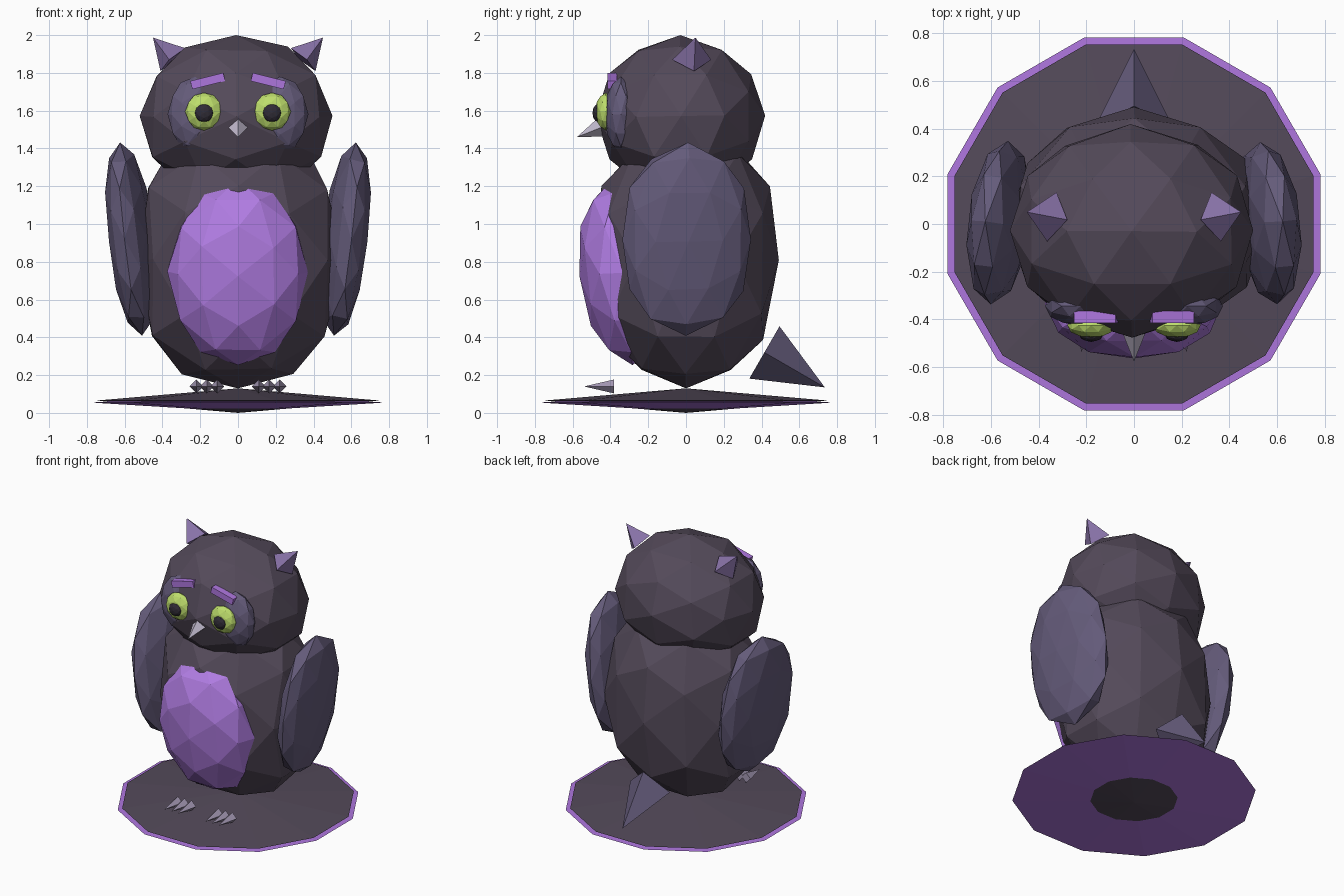
import bpy, bmesh, math, random
from mathutils import Matrix, Vector

if "Cube" in bpy.data.objects:
    bpy.data.objects.remove(bpy.data.objects["Cube"])

random.seed(4)


def material(name, r, g, b):
    m = bpy.data.materials.new(name)
    lin = [((c / 255 + 0.055) / 1.055) ** 2.4 for c in (r, g, b)]
    m.diffuse_color = (*lin, 1)
    m.use_nodes = True
    m.node_tree.nodes["Principled BSDF"].inputs["Base Color"].default_value = m.diffuse_color
    return m


CHARCOAL = material("charcoal", 84, 74, 90)
SLATE = material("slate purple", 100, 91, 122)
TUFT = material("dusty violet", 136, 114, 167)
VIOLET = material("bright violet", 176, 124, 226)
TRIM = material("trim violet", 174, 118, 222)
LIME = material("lime", 190, 222, 108)
BLACK = material("near black", 48, 44, 54)
HORN = material("pale horn", 194, 186, 206)
CLAW = material("claw grey", 164, 152, 180)


def finish(bm, name, mat):
    bmesh.ops.recalc_face_normals(bm, faces=bm.faces)
    me = bpy.data.meshes.new(name)
    bm.to_mesh(me)
    bm.free()
    me.materials.append(mat)
    ob = bpy.data.objects.new(name, me)
    bpy.context.collection.objects.link(ob)
    return ob


def blob(name, mat, centre, radii, rot=None, jitter=0.0, shape=None):
    """Faceted ellipsoid: an icosphere turned so an edge midpoint is on each axis."""
    bm = bmesh.new()
    bmesh.ops.create_icosphere(bm, subdivisions=2, radius=1)
    turn = Matrix.Rotation(-math.radians(31.717), 3, 'Y')
    for v in bm.verts:
        p = turn @ v.co
        if shape:
            p = shape(p)
        if abs(p.z) < 0.98:
            p = p + Vector([random.uniform(-jitter, jitter) for _ in range(3)])
        p = Vector([a * b for a, b in zip(p, radii)])
        if rot:
            p = rot @ p
        v.co = p + Vector(centre)
    return finish(bm, name, mat)


def spike(name, mat, base, tip, width, height=None):
    """Four-sided pyramid with a diamond base, from base centre to tip."""
    base, tip = Vector(base), Vector(tip)
    axis = (tip - base).normalized()
    side = axis.cross(Vector((0, 0, 1))).normalized()
    up = side.cross(axis)
    h = height or width
    bm = bmesh.new()
    ring = [bm.verts.new(base + o) for o in
            (side * width, up * h, side * -width, up * -h)]
    top = bm.verts.new(tip)
    bm.faces.new(ring)
    for i in range(4):
        bm.faces.new((ring[i], ring[(i + 1) % 4], top))
    return finish(bm, name, mat)


def plate(name, mat, radius, z_low, z_edge, z_top):
    """Twelve-sided double cone."""
    bm = bmesh.new()
    ring = [bm.verts.new((radius * math.cos(math.radians(15 + 30 * i)),
                          radius * math.sin(math.radians(15 + 30 * i)), z_edge))
            for i in range(12)]
    for z in (z_low, z_top):
        tip = bm.verts.new((0, 0, z))
        for i in range(12):
            bm.faces.new((ring[i], ring[(i + 1) % 12], tip))
    return finish(bm, name, mat)


def body_shape(p):
    """Broad shoulders and a full, low-slung bottom."""
    if p.z > 0:
        k = 0.4 * p.z ** 2
        return Vector((p.x * (1 + k), p.y * (1 + k * 0.5), p.z ** 0.85))
    return Vector((p.x * 1.06, p.y * (1 - 0.08 * p.z ** 2), -abs(p.z) ** 0.75))


def head_shape(p):
    """Slightly heavy jowls."""
    return Vector((p.x * 1.07, p.y, p.z)) if p.z < -0.2 else p


def wing_shape(p):
    """Fuller across the ends than a plain ellipsoid."""
    k = 1 + 0.15 * p.z ** 2
    return Vector((p.x * k, p.y * k, p.z))


# stand
plate("stand", CHARCOAL, 0.78, 0.0, 0.065, 0.13)
plate("stand_rim", TRIM, 0.81, 0.007, 0.055, 0.09)

# body, belly and head
blob("body", CHARCOAL, (0, 0, 0.81), (0.53, 0.495, 0.68), jitter=0.01, shape=body_shape)
blob("belly", VIOLET, (0, -0.335, 0.745), (0.375, 0.232, 0.495),
     Matrix.Rotation(math.radians(6), 3, 'X'), jitter=0.01)
blob("head", CHARCOAL, (-0.01, -0.03, 1.57), (0.515, 0.445, 0.43), jitter=0.01, shape=head_shape)

# tail
spike("tail", SLATE, (0, 0.415, 0.32), (0, 0.735, 0.135), 0.16)

# beak
spike("beak", HORN, (0, -0.44, 1.515), (0, -0.578, 1.46), 0.055)

for s, side in ((-1, "left"), (1, "right")):
    # wing, leaning out at the top and in at the back
    lean = Matrix.Rotation(s * math.radians(6.5), 3, 'Y')
    yaw = Matrix.Rotation(s * math.radians(6), 3, 'Z')
    blob(side + "_wing", SLATE, (s * 0.566, 0.005, 0.92), (0.118, 0.345, 0.515),
         yaw @ lean, jitter=0.015, shape=wing_shape)
    # ear tuft
    spike(side + "_ear_tuft", TUFT, (s * 0.345, 0.03, 1.87), (s * 0.45, 0.05, 1.987), 0.105, 0.09)
    # eye
    blob(side + "_eye_patch", SLATE, (s * 0.225, -0.345, 1.58), (0.148, 0.085, 0.2))
    blob(side + "_eye", LIME, (s * 0.18, -0.425, 1.595), (0.1, 0.055, 0.1))
    blob(side + "_pupil", BLACK, (s * 0.18, -0.465, 1.588), (0.05, 0.03, 0.05))
    # brow, raised at the inner end
    bm = bmesh.new()
    bmesh.ops.create_cube(bm, size=1)
    bmesh.ops.transform(bm, verts=bm.verts, matrix=Matrix.Translation((s * 0.16, -0.39, 1.757))
                        @ Matrix.Rotation(s * math.radians(14), 4, 'Y')
                        @ Matrix.Diagonal((0.18, 0.05, 0.045, 1)))
    finish(bm, side + "_brow", TRIM)
    # talons
    for i in (-1, 0, 1):
        x = s * 0.165 + i * 0.055
        spike(f"{side}_talon_{i + 2}", CLAW, (x, -0.38, 0.14), (x, -0.54, 0.14), 0.037)
